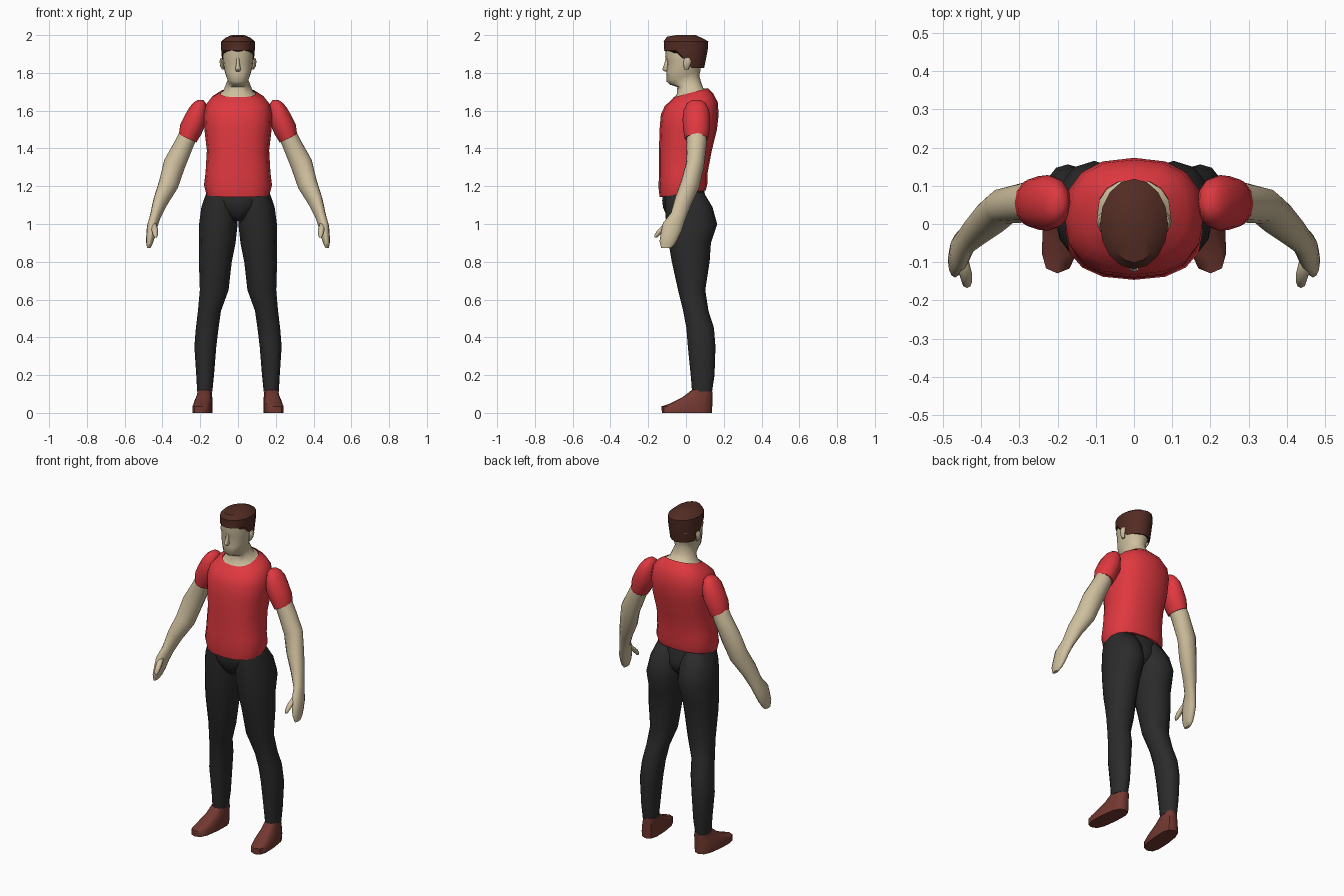
import bpy, bmesh, math


def material(name, rgb):
    m = bpy.data.materials.new(name)
    m.diffuse_color = (*rgb, 1)
    return m


SKIN = material("skin", (0.62, 0.52, 0.34))
RED = material("red cloth", (0.74, 0.04, 0.05))
BLACK = material("black cloth", (0.024, 0.024, 0.025))
LEATHER = material("brown leather", (0.17, 0.04, 0.03))
HAIR = material("dark brown hair", (0.085, 0.025, 0.017))


def loft(name, rings, mat, n=12, square=1.0, mirror=False, top=True, adjust=None, angle=60):
    """Skin rings (x, y, z, half width, half depth, x tilt, y tilt)."""
    bm = bmesh.new()
    loops = []
    for i, r in enumerate(rings):
        x, y, z, a, b, tx, ty = tuple(r) + (0,) * (7 - len(r))
        loop = []
        for k in range(n):
            t = 2 * math.pi * k / n
            c = math.copysign(abs(math.cos(t)) ** square, math.cos(t))
            s = math.copysign(abs(math.sin(t)) ** square, math.sin(t))
            p = (x + a * c, y + b * s, z + tx * c + ty * s)
            loop.append(bm.verts.new(adjust(i, p) if adjust else p))
        loops.append(loop)
    for lo, hi in zip(loops, loops[1:]):
        for k in range(n):
            j = (k + 1) % n
            bm.faces.new((lo[k], lo[j], hi[j], hi[k]))
    bm.faces.new(loops[0][::-1])
    if top:
        bm.faces.new(loops[-1])
    bmesh.ops.recalc_face_normals(bm, faces=bm.faces)
    me = bpy.data.meshes.new(name)
    bm.to_mesh(me)
    bm.free()
    me.materials.append(mat)
    ob = bpy.data.objects.new(name, me)
    bpy.context.collection.objects.link(ob)
    bpy.ops.object.select_all(action='DESELECT')
    ob.select_set(True)
    bpy.context.view_layer.objects.active = ob
    bpy.ops.object.shade_smooth_by_angle(angle=math.radians(angle))
    if mirror:
        ob.modifiers.new("mirror", 'MIRROR').use_mirror_merge = False
    return ob


# Shirt body, open at the neckline
loft("shirt", [
    (0, -0.017, 1.160, 0.168, 0.122, 0, 0.018),
    (0, -0.016, 1.205, 0.180, 0.130, 0, 0.010),
    (0, -0.014, 1.270, 0.172, 0.128),
    (0, -0.003, 1.390, 0.165, 0.140),
    (0, 0.012, 1.500, 0.178, 0.152),
    (0, 0.020, 1.580, 0.182, 0.153),
    (0, 0.028, 1.635, 0.168, 0.140, 0, 0.010),
    (0, 0.030, 1.670, 0.140, 0.115, 0, 0.020),
    (0, 0.025, 1.695, 0.095, 0.090, 0, 0.024),
], RED, n=16, square=0.82, top=False)

# Sleeves
loft("sleeve", [
    (0.267, 0.055, 1.453, 0.046, 0.062, 0.022),
    (0.250, 0.055, 1.500, 0.056, 0.070, 0.025),
    (0.225, 0.055, 1.555, 0.057, 0.073, 0.020),
    (0.212, 0.055, 1.605, 0.047, 0.067, 0.010),
    (0.204, 0.055, 1.640, 0.034, 0.048),
    (0.200, 0.055, 1.656, 0.016, 0.024),
], RED, mirror=True)

# Arms with hands
loft("arm", [
    (0.472, -0.105, 0.872, 0.009, 0.026),
    (0.468, -0.100, 0.900, 0.018, 0.040, 0, -0.010),
    (0.462, -0.088, 0.935, 0.024, 0.045, 0, -0.015),
    (0.455, -0.072, 0.985, 0.027, 0.050, 0.005, -0.020),
    (0.438, -0.042, 1.040, 0.027, 0.038, 0.010, -0.018),
    (0.410, -0.015, 1.120, 0.037, 0.042, 0.015, -0.020),
    (0.368, 0.022, 1.210, 0.049, 0.048, 0.020, -0.018),
    (0.337, 0.048, 1.315, 0.053, 0.047, 0.025, -0.010),
    (0.282, 0.057, 1.430, 0.045, 0.053, 0.022),
    (0.245, 0.055, 1.510, 0.042, 0.053, 0.020),
], SKIN, mirror=True)
loft("thumb", [
    (0.436, -0.160, 0.928, 0.006, 0.007),
    (0.437, -0.153, 0.942, 0.013, 0.014),
    (0.440, -0.132, 0.968, 0.017, 0.019),
    (0.446, -0.095, 1.003, 0.014, 0.020),
], SKIN, n=8, mirror=True)

# Trousers: legs and the seat between them
loft("trouser_leg", [
    (0.176, 0.085, 0.112, 0.040, 0.053),
    (0.174, 0.088, 0.200, 0.047, 0.063),
    (0.173, 0.083, 0.350, 0.058, 0.073),
    (0.163, 0.075, 0.450, 0.060, 0.073),
    (0.151, 0.052, 0.540, 0.061, 0.067),
    (0.126, 0.030, 0.650, 0.076, 0.072),
    (0.120, 0.025, 0.800, 0.087, 0.100),
    (0.110, 0.020, 0.900, 0.097, 0.112),
    (0.104, 0.030, 1.000, 0.102, 0.135),
    (0.097, 0.014, 1.090, 0.097, 0.126),
    (0.086, -0.010, 1.170, 0.080, 0.102),
], BLACK, n=12, square=0.92, mirror=True)
loft("trouser_seat", [
    (0, 0.000, 1.015, 0.025, 0.075),
    (0, 0.000, 1.045, 0.075, 0.102),
    (0, -0.002, 1.085, 0.125, 0.119),
    (0, -0.010, 1.125, 0.155, 0.116),
    (0, -0.012, 1.180, 0.155, 0.108),
], BLACK, n=16)


# Shoes, toes turned slightly outward
def turn_out(i, p):
    x, y, z = p
    return (x + (0.085 - y) * 0.09, y, z)


loft("shoe", [
    (0.181, 0.005, 0.000, 0.050, 0.133),
    (0.181, 0.005, 0.035, 0.050, 0.134),
    (0.178, 0.025, 0.066, 0.046, 0.114, 0, 0.018),
    (0.176, 0.060, 0.092, 0.040, 0.080, 0, 0.010),
    (0.176, 0.085, 0.122, 0.036, 0.053),
], LEATHER, square=0.7, mirror=True, adjust=turn_out, angle=50)

# Head and neck
loft("head", [
    (0, 0.025, 1.688, 0.097, 0.092, 0, 0.024),
    (0, 0.022, 1.704, 0.078, 0.070, 0, 0.015),
    (0, 0.018, 1.735, 0.066, 0.064, 0, 0.010),
    (0, -0.008, 1.762, 0.055, 0.078, 0, 0.024),
    (0, -0.013, 1.784, 0.063, 0.090, 0, 0.030),
    (0, -0.012, 1.820, 0.074, 0.091, 0, 0.020),
    (0, -0.006, 1.860, 0.080, 0.094),
    (0, -0.002, 1.885, 0.083, 0.108),
    (0, 0.000, 1.950, 0.080, 0.104),
], SKIN, n=16, square=0.92)
loft("nose", [
    (0, -0.104, 1.808, 0.010, 0.010),
    (0, -0.108, 1.818, 0.015, 0.018),
    (0, -0.100, 1.850, 0.009, 0.014),
    (0, -0.100, 1.882, 0.008, 0.007),
], SKIN, n=8)
loft("ear", [
    (0.078, 0.002, 1.818, 0.007, 0.010),
    (0.084, 0.004, 1.835, 0.010, 0.016),
    (0.087, 0.007, 1.862, 0.011, 0.020),
    (0.084, 0.007, 1.878, 0.008, 0.014),
], SKIN, n=8, mirror=True)


# Hair cap: high over the brow, sideburns, low at the nape
def hairline(i, p):
    x, y, z = p
    if i == 0:
        z = 1.918 if y < -0.05 else 1.825 if y > 0.03 else 1.845 if y < -0.01 else 1.875
    return (x, y, z)


loft("hair", [
    (0, -0.010, 1.850, 0.085, 0.106),
    (0, 0.000, 1.922, 0.089, 0.115),
    (0, 0.000, 1.966, 0.089, 0.118),
    (0, -0.003, 1.986, 0.066, 0.098, 0, -0.006),
    (0, 0.000, 2.000, 0.034, 0.050),
], HAIR, n=16, adjust=hairline, angle=35)
